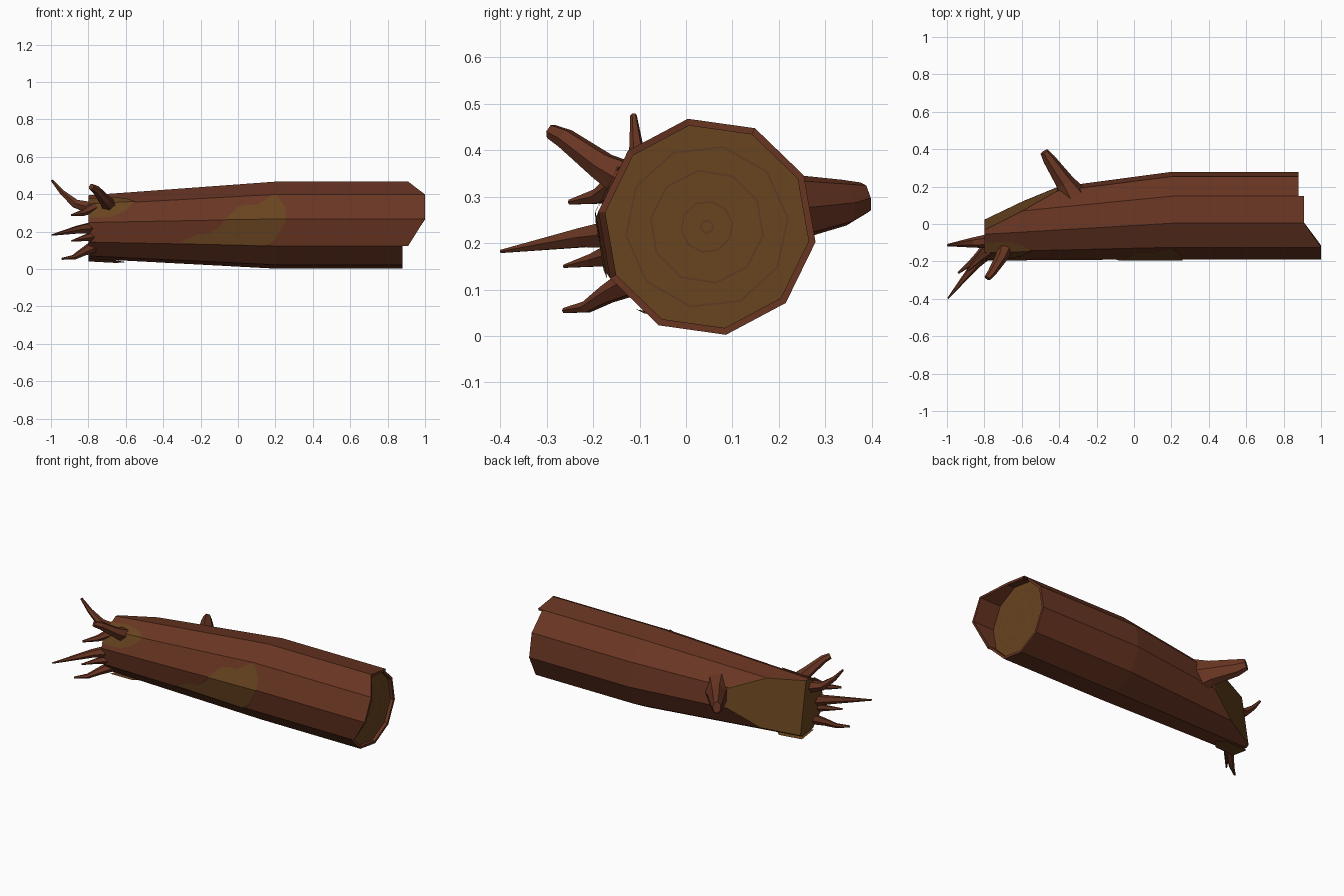
import bpy, bmesh, math
from mathutils import Vector

if "Cube" in bpy.data.objects:
    bpy.data.objects.remove(bpy.data.objects["Cube"])

N = 10


def material(name, rgb):
    m = bpy.data.materials.new(name)
    m.diffuse_color = (*rgb, 1)
    m.use_nodes = True
    m.node_tree.nodes["Principled BSDF"].inputs["Base Color"].default_value = m.diffuse_color
    return m


BARK = material("bark", (0.14, 0.036, 0.016))
WOOD = material("wood", (0.14, 0.058, 0.014))
RING = material("ring", (0.11, 0.042, 0.016))


def finish(bm, name, mat, normals=True):
    if normals:
        bmesh.ops.recalc_face_normals(bm, faces=bm.faces[:])
    me = bpy.data.meshes.new(name)
    bm.to_mesh(me)
    bm.free()
    me.materials.append(mat)
    ob = bpy.data.objects.new(name, me)
    bpy.context.collection.objects.link(ob)
    return ob


def corner(x, k, off=0.0):
    """Corner k of the ten-sided trunk section at x; it tapers left of x = 0.2."""
    f = min(max((0.2 - x), 0), 1)
    r = 0.236 + (0.172 - 0.236) * f + off
    a = math.radians(100 + 36 * k)
    return Vector((x, 0.045 - 0.07 * f + r * math.cos(a), 0.235 - 0.01 * f + r * math.sin(a)))


def surface(x, t, off=0.0):
    k = math.floor(t)
    return corner(x, k, off).lerp(corner(x, k + 1, off), t - k)


CUT = Vector((-0.44, 0.87, 0.15)).normalized()
CUT_CO = Vector((-0.8, 0.0, 0.2))


def slice_end(bm, fill):
    geom = bm.verts[:] + bm.edges[:] + bm.faces[:]
    res = bmesh.ops.bisect_plane(bm, geom=geom, plane_co=CUT_CO, plane_no=CUT, clear_outer=True)
    if fill:
        edges = [e for e in res["geom_cut"] if isinstance(e, bmesh.types.BMEdge)]
        bmesh.ops.contextual_create(bm, geom=edges)


# bark shell: each side has its own broken end
ends = {0: (0.91, 1.0), 1: (1.0, 1.0), 2: (1.0, 0.91), 9: (0.91, 0.91)}
bm = bmesh.new()
for k in range(N):
    a, b = ends.get(k, (0.88, 0.88))
    outer = [corner(x, j) for x, j in ((-0.8, k), (0.2, k), (a, k), (b, k + 1), (0.2, k + 1), (-0.8, k + 1))]
    inner = [corner(x, j, -0.015) for x, j in ((0.83, k), (a, k), (b, k + 1), (0.83, k + 1))]
    for pts in ((outer[5], outer[4], outer[1], outer[0]),
                (outer[4], outer[3], outer[2], outer[1]),
                inner,
                (outer[2], outer[3], inner[2], inner[1])):
        bm.faces.new([bm.verts.new(p) for p in pts])
bmesh.ops.remove_doubles(bm, verts=bm.verts[:], dist=0.0005)
for f in bm.faces:
    f.normal_update()
slice_end(bm, False)
finish(bm, "trunk_bark", BARK, False)

# wood core, with slanted cut at the root end
bm = bmesh.new()
loops = [[bm.verts.new(corner(x, k, -0.003)) for k in range(N)] for x in (-0.8, 0.2, 0.86)]
for p, q in zip(loops, loops[1:]):
    for k in range(N):
        bm.faces.new((p[k], p[(k + 1) % N], q[(k + 1) % N], q[k]))
bm.faces.new(loops[0])
bm.faces.new(loops[-1])
slice_end(bm, True)
finish(bm, "wood_core", WOOD)

# growth rings on the sawn end
bm = bmesh.new()
for r in (0.013, 0.055, 0.122, 0.175):
    pts = [[bm.verts.new(corner(0.862, k + r * 8, rr - 0.236)) for k in range(N)]
           for rr in (r - 0.002, r + 0.002)]
    for k in range(N):
        j = (k + 1) % N
        f = bm.faces.new((pts[0][k], pts[0][j], pts[1][j], pts[1][k]))
        f.normal_update()
        if f.normal.x < 0:
            f.normal_flip()
finish(bm, "growth_rings", RING, False)


# bare wood patches as (x, side position) outlines, one per trunk side
def patch(name, outlines, off=0.006):
    bm = bmesh.new()
    for pts in outlines:
        f = bm.faces.new([bm.verts.new(surface(x, t, off)) for x, t in pts])
        f.normal_update()
        c = f.calc_center_median() - Vector((0, 0.02, 0.23))
        if f.normal.y * c.y + f.normal.z * c.z < 0:
            f.normal_flip()
    finish(bm, name, WOOD, False)


patch("front_patch", [
    [(-0.07, 2), (0, 1.45), (0.05, 1.38), (0.1, 1.42), (0.2, 1), (0.25, 1.5), (0.26, 2)],
    [(-0.07, 2), (0.26, 2), (0.2, 2.75), (0.15, 3), (-0.31, 2.92), (-0.22, 2.57), (-0.15, 2.53), (-0.1, 2.28)]])
patch("root_patch", [
    [(-0.8, 1.75), (-0.68, 1.75), (-0.6, 1.45), (-0.55, 1), (-0.8, 1)],
    [(-0.55, 1), (-0.6, 0.65), (-0.67, 0.45), (-0.8, 0.45), (-0.8, 1)]])
patch("under_patch", [[(-0.8, 4), (-0.66, 4.1), (-0.6, 4.6), (-0.65, 5), (-0.8, 5)]], 0.015)


# tapered limbs: path of (x, y, z, radius); tall stretches the section upward
def limb(name, path, sides=6, tall=1.0):
    bm = bmesh.new()
    pts = [Vector(p[:3]) for p in path]
    rings = []
    for i, p in enumerate(pts):
        d = (pts[min(i + 1, len(pts) - 1)] - pts[max(i - 1, 0)]).normalized()
        u = d.cross(Vector((0, 0, 1))).normalized()
        v = u.cross(d)
        r = path[i][3]
        rings.append([bm.verts.new(p + u * r * math.cos(a) + v * r * tall * math.sin(a))
                      for a in (2 * math.pi * s / sides for s in range(sides))])
    for p, q in zip(rings, rings[1:]):
        for s in range(sides):
            bm.faces.new((p[s], p[(s + 1) % sides], q[(s + 1) % sides], q[s]))
    bm.faces.new(rings[0])
    bm.faces.new(rings[-1])
    finish(bm, name, BARK)


limb("back_branch", [(-0.31, 0.12, 0.26, 0.09), (-0.37, 0.22, 0.275, 0.053),
                     (-0.455, 0.345, 0.287, 0.035), (-0.48, 0.385, 0.297, 0.024)], 7, 1.45)
roots = [
    [(-0.76, -0.09, 0.32, 0.04), (-0.87, -0.1, 0.35, 0.026), (-0.94, -0.107, 0.41, 0.015), (-0.995, -0.113, 0.475, 0.007)],
    [(-0.68, -0.1, 0.32, 0.05), (-0.71, -0.18, 0.365, 0.033), (-0.76, -0.26, 0.425, 0.023), (-0.785, -0.29, 0.44, 0.017)],
    [(-0.77, -0.14, 0.22, 0.036), (-0.85, -0.22, 0.212, 0.024), (-0.995, -0.398, 0.182, 0.004)],
    [(-0.77, -0.11, 0.12, 0.034), (-0.83, -0.17, 0.09, 0.022), (-0.88, -0.215, 0.062, 0.014), (-0.94, -0.262, 0.055, 0.006)],
    [(-0.77, -0.14, 0.33, 0.03), (-0.83, -0.19, 0.3, 0.018), (-0.89, -0.25, 0.288, 0.006)],
    [(-0.77, -0.15, 0.175, 0.03), (-0.83, -0.2, 0.163, 0.016), (-0.89, -0.262, 0.15, 0.004)],
]
for i, path in enumerate(roots):
    limb(f"root_{i + 1}", path)
